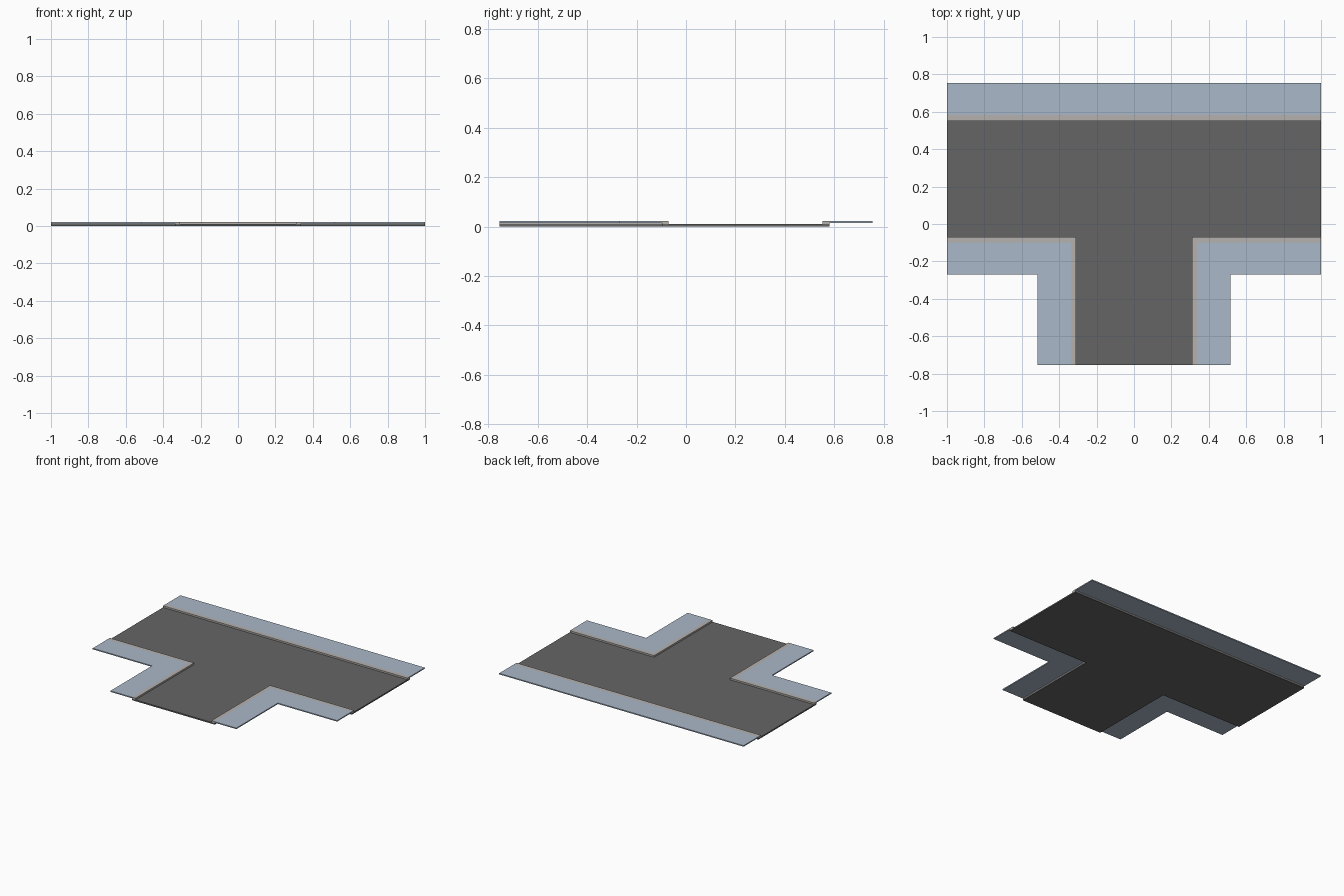
import bpy, bmesh

if "Cube" in bpy.data.objects:
    bpy.data.objects.remove(bpy.data.objects["Cube"])


def material(name, color):
    m = bpy.data.materials.new(name)
    m.diffuse_color = (*color, 1)
    m.use_nodes = True
    m.node_tree.nodes["Principled BSDF"].inputs["Base Color"].default_value = m.diffuse_color
    return m


ASPHALT = material("asphalt", (0.13, 0.13, 0.13))
KERB = material("kerb_stone", (0.46, 0.44, 0.42))
PAVING = material("paving", (0.40, 0.48, 0.58))


def slab(name, outline, z0, z1, mat):
    """Extrude a counter-clockwise plan outline from z0 to z1."""
    bm = bmesh.new()
    face = bm.faces.new([bm.verts.new((x, y, z0)) for x, y in outline])
    ext = bmesh.ops.extrude_face_region(bm, geom=[face], use_keep_orig=True)
    top = [g for g in ext["geom"] if isinstance(g, bmesh.types.BMVert)]
    bmesh.ops.translate(bm, verts=top, vec=(0, 0, z1 - z0))
    bmesh.ops.recalc_face_normals(bm, faces=bm.faces)
    mesh = bpy.data.meshes.new(name)
    bm.to_mesh(mesh)
    bm.free()
    mesh.materials.append(mat)
    ob = bpy.data.objects.new(name, mesh)
    bpy.context.collection.objects.link(ob)
    return ob


def corner(x0, y0, x1, y1):
    """Right-hand L strip between inner lines (x0, y0) and outer lines (x1, y1)."""
    return [(x0, -E), (x1, -E), (x1, y1), (1, y1), (1, y0), (x0, y0)]


E = 0.755                     # half depth of the tile
ROAD_TOP, PAVE_LOW, PAVE_TOP = 0.010, 0.014, 0.022

# T-shaped road bed, running under the kerbs
slab("road", [(-0.338, -E), (0.338, -E), (0.338, -0.098), (1, -0.098),
              (1, 0.582), (-1, 0.582), (-1, -0.098), (-0.338, -0.098)],
     0, ROAD_TOP, ASPHALT)

# Straight kerb and pavement along the back
slab("back_kerb", [(-1, 0.552), (1, 0.552), (1, 0.582), (-1, 0.582)],
     ROAD_TOP, PAVE_TOP, KERB)
slab("back_pavement", [(-1, 0.582), (1, 0.582), (1, E), (-1, E)],
     PAVE_LOW, PAVE_TOP, PAVING)

# Corner kerbs and pavements on both sides of the side road
for side, s in (("right", 1), ("left", -1)):
    for part, lines, low, mat in (
            ("kerb", (0.31, -0.07, 0.338, -0.098), ROAD_TOP, KERB),
            ("pavement", (0.338, -0.098, 0.515, -0.27), PAVE_LOW, PAVING)):
        outline = [(s * x, y) for x, y in corner(*lines)]
        slab(f"{side}_corner_{part}", outline[::s], low, PAVE_TOP, mat)
